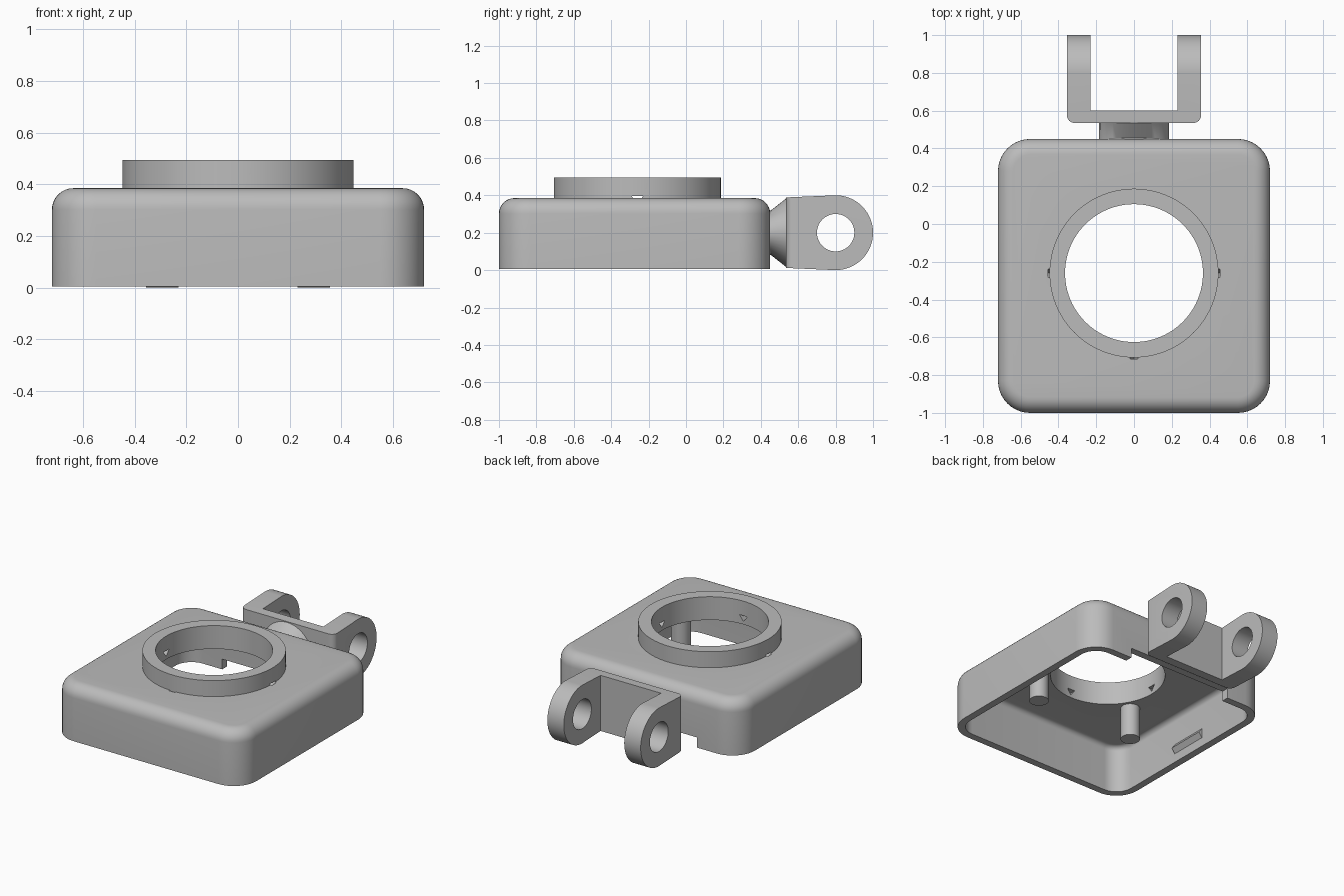
import bpy, bmesh
from math import cos, sin, pi, radians
from mathutils import Matrix, Vector

old = bpy.data.objects.get("Cube")
if old:
    bpy.data.objects.remove(old, do_unlink=True)

GREY = (0.5, 0.5, 0.5, 1)
mat = bpy.data.materials.new("plain grey")
mat.use_nodes = True
mat.diffuse_color = GREY
mat.node_tree.nodes["Principled BSDF"].inputs["Base Color"].default_value = GREY

RING_Y = -0.26      # centre of the round opening
WALL = 0.05


def arc(cx, cy, r, a0, a1, n):
    """Points on an arc, angles in degrees."""
    steps = [radians(a0 + (a1 - a0) * i / n) for i in range(n + 1)]
    return [(cx + r * cos(a), cy + r * sin(a)) for a in steps]


def rounded_rect(x, y0, y1, r, n=10):
    return (arc(x - r, y1 - r, r, 0, 90, n) + arc(r - x, y1 - r, r, 90, 180, n)
            + arc(r - x, y0 + r, r, 180, 270, n) + arc(x - r, y0 + r, r, 270, 360, n))


def loft(name, loops):
    """Skin a stack of equal closed loops and cap both ends."""
    bm = bmesh.new()
    rings = [[bm.verts.new(p) for p in loop] for loop in loops]
    for a, b in zip(rings, rings[1:]):
        for i in range(len(a)):
            j = (i + 1) % len(a)
            bm.faces.new((a[i], a[j], b[j], b[i]))
    bm.faces.new(rings[0])
    bm.faces.new(rings[-1])
    bmesh.ops.recalc_face_normals(bm, faces=bm.faces)
    mesh = bpy.data.meshes.new(name)
    bm.to_mesh(mesh)
    bm.free()
    mesh.materials.append(mat)
    ob = bpy.data.objects.new(name, mesh)
    bpy.context.collection.objects.link(ob)
    return ob


def prism(name, pts, axis, lo, hi):
    """Extrude a 2D outline along x, y or z."""
    place = {"x": lambda p, t: (t, p[0], p[1]),
             "y": lambda p, t: (p[0], t, p[1]),
             "z": lambda p, t: (p[0], p[1], t)}[axis]
    return loft(name, [[place(p, t) for p in pts] for t in (lo, hi)])


def circle(cx, cy, r, n=64):
    return arc(cx, cy, r, 0, 360, n)[:-1]


def box(x0, x1, y0, y1, lo, hi):
    return prism("cutter", [(x0, y0), (x1, y0), (x1, y1), (x0, y1)], "z", lo, hi)


def combine(ob, other, operation="DIFFERENCE"):
    """Apply a boolean and remove the helper."""
    other.hide_render = True
    mod = ob.modifiers.new("cut", "BOOLEAN")
    mod.operation, mod.solver, mod.object = operation, "EXACT", other
    bpy.context.view_layer.objects.active = ob
    bpy.ops.object.modifier_apply(modifier=mod.name)
    bpy.data.objects.remove(other, do_unlink=True)


def dome_loops(inset, bottom, top, corner, fillet, n=8):
    """Rounded box outline with a filleted top edge."""
    def level(d, z):
        d += inset
        pts = rounded_rect(0.72 - d, d - 1, 0.45 - d, corner + inset - d)
        return [(x, y, z) for x, y in pts]
    return [level(0, bottom)] + [
        level(fillet * (1 - cos(a)), top - fillet + fillet * sin(a))
        for a in (pi / 2 * i / n for i in range(n + 1))]


def slot_cutters():
    """Small triangular slots on three sides of the collar."""
    for angle in (0, 180, -90):
        slot = prism("cutter", [(-0.03, 0.395), (0.03, 0.395), (0, 0.355)], "y", 0.3, 0.456)
        slot.data.transform(Matrix.Translation((0, RING_Y, 0))
                            @ Matrix.Rotation(radians(angle - 90), 4, "Z"))
        yield slot


# Hollow housing, open underneath
housing = loft("housing", dome_loops(0, 0.005, 0.385, 0.17, 0.083))
combine(housing, loft("cutter", dome_loops(WALL, -0.1, 0.335, 0.12, 0.035)))
combine(housing, prism("cutter", circle(0, RING_Y, 0.405), "z", 0.2, 0.6))
combine(housing, box(-0.4, 0.4, 0.3, 0.6, -0.1, 0.075))

# Raised collar around the opening
collar = prism("collar", circle(0, RING_Y, 0.447, 96), "z", 0.335, 0.495)
combine(collar, prism("cutter", circle(0, RING_Y, 0.365, 96), "z", 0.2, 0.6))
for part in (housing, collar):
    for slot in slot_cutters():
        combine(part, slot)
parts = [housing, collar]

# Inner posts and snap wedges on both sides
for side, label in ((1, "left"), (-1, "right")):
    parts.append(prism(label + "_post", circle(side * 0.38, -0.49, 0.062, 32), "z", 0.11, 0.336))
    wall = side * (0.72 - WALL + 0.005)
    wedge = [(wall, 0.06), (wall - side * 0.03, 0.1), (wall, 0.14)]
    parts.append(prism(label + "_snap_wedge", wedge, "y", RING_Y - 0.135, RING_Y + 0.135))

# Flared neck between housing and fork
neck_loops = [(0.42, 0.12), (0.455, 0.12), (0.535, 0.183)]
parts.append(loft("neck", [[(x, y, 0.2 + z * h / 0.185) for x, z in circle(0, 0, 0.185, 48)]
                           for y, h in neck_loops]))

# Fork bracket: U-shaped plan trimmed to a rounded side outline
plan = (arc(-0.315, 0.575, 0.04, 180, 270, 6) + arc(0.315, 0.575, 0.04, 270, 360, 6)
        + [(0.355, 1.1), (0.23, 1.1), (0.23, 0.6), (-0.23, 0.6), (-0.23, 1.1), (-0.355, 1.1)])
fork = prism("fork_bracket", plan, "z", -0.1, 0.5)
outline = [(0.5, 0.387), (0.5, 0.013)] + arc(0.8, 0.2, 0.2, -90, 90, 44)
combine(fork, prism("cutter", outline, "x", -0.6, 0.6), "INTERSECT")
combine(fork, prism("cutter", circle(0.8, 0.2, 0.1, 48), "x", -0.6, 0.6))
parts.append(fork)

# Smooth the curved faces, keep edges sharp
bpy.ops.object.select_all(action="DESELECT")
for ob in parts:
    ob.select_set(True)
bpy.context.view_layer.objects.active = housing
bpy.ops.object.shade_smooth_by_angle(angle=radians(30))
